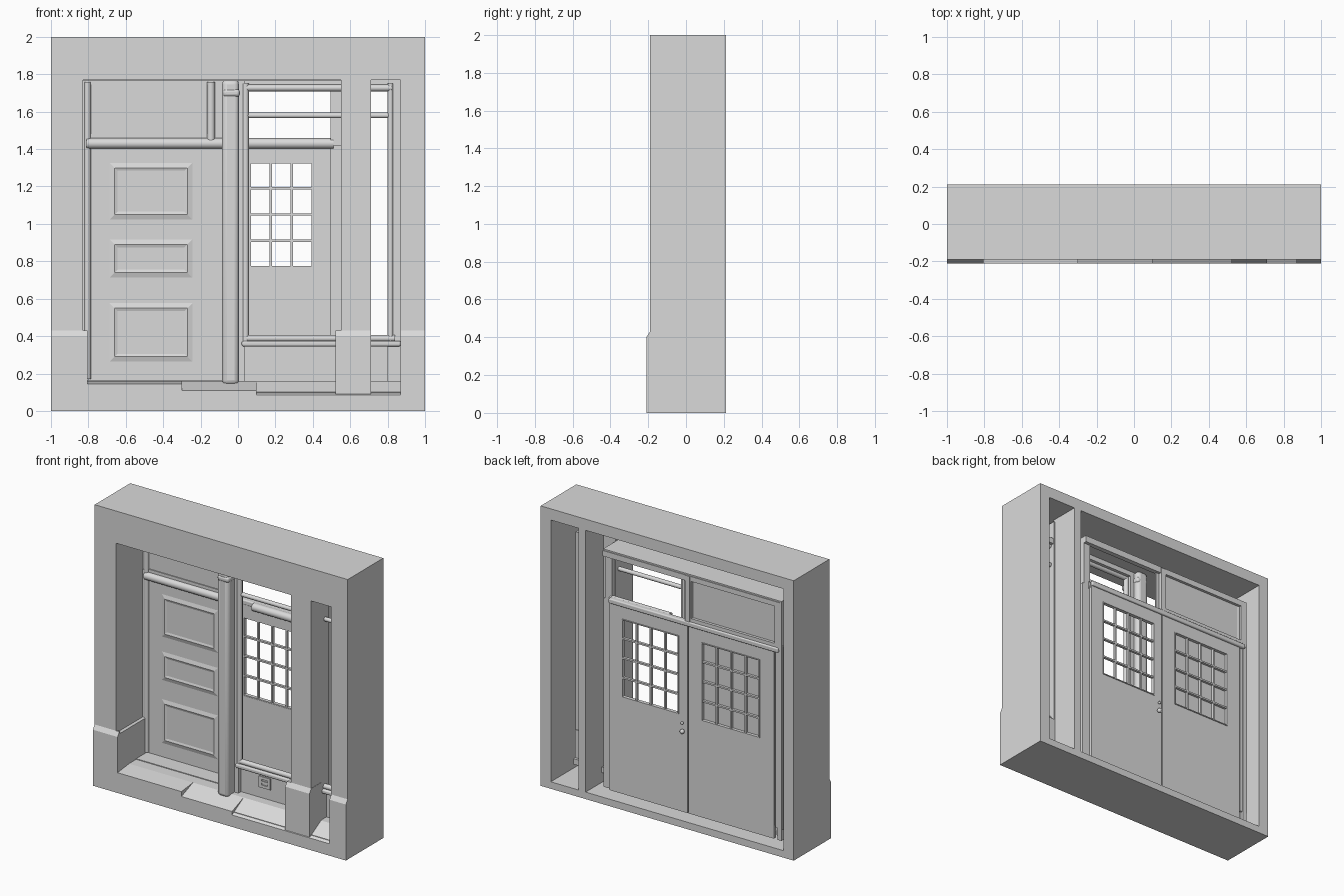
import bpy, bmesh, math
from mathutils import Matrix

if "Cube" in bpy.data.objects:
    bpy.data.objects.remove(bpy.data.objects["Cube"])

GREY = (0.7, 0.7, 0.7, 1)
plaster = bpy.data.materials.new("plaster_grey")
plaster.use_nodes = True
plaster.diffuse_color = GREY
plaster.node_tree.nodes["Principled BSDF"].inputs["Base Color"].default_value = GREY


def finish(name, bm, bevel=0, smooth=False):
    bmesh.ops.recalc_face_normals(bm, faces=bm.faces)
    mesh = bpy.data.meshes.new(name)
    bm.to_mesh(mesh)
    bm.free()
    mesh.materials.append(plaster)
    ob = bpy.data.objects.new(name, mesh)
    bpy.context.collection.objects.link(ob)
    if bevel:
        mod = ob.modifiers.new("Bevel", "BEVEL")
        mod.width, mod.segments = bevel, 3
    if smooth or bevel:
        bpy.ops.object.select_all(action="DESELECT")
        ob.select_set(True)
        bpy.context.view_layer.objects.active = ob
        bpy.ops.object.shade_smooth_by_angle(angle=math.radians(40))
    return ob


def corners(rect):
    x0, x1, z0, z1 = rect
    return [(x0, z0), (x1, z0), (x1, z1), (x0, z1)]


def loft(name, loops, closed=False, bevel=0):
    """Join rings of four (rect, y) loops; close end to start, or cap both ends."""
    bm = bmesh.new()
    rings = [[bm.verts.new((x, y, z)) for x, z in corners(r)] for r, y in loops]
    pairs = list(zip(rings, rings[1:]))
    if closed:
        pairs.append((rings[-1], rings[0]))
    for a, b in pairs:
        for i in range(4):
            j = (i + 1) % 4
            bm.faces.new((a[i], a[j], b[j], b[i]))
    if not closed:
        bm.faces.new(rings[0])
        bm.faces.new(rings[-1])
    return finish(name, bm, bevel)


def box(name, x0, x1, y0, y1, z0, z1, bevel=0):
    rect = (x0, x1, z0, z1)
    return loft(name, [(rect, y0), (rect, y1)], bevel=bevel)


def frame(name, outer, inner, y0, y1):
    return loft(name, [(outer, y0), (outer, y1), (inner, y1), (inner, y0)], closed=True)


def prism(name, profile, x0, x1):
    """Extrude a (y, z) profile along x."""
    bm = bmesh.new()
    face = bm.faces.new([bm.verts.new((x0, y, z)) for y, z in profile])
    ext = bmesh.ops.extrude_face_region(bm, geom=[face])["geom"]
    bmesh.ops.translate(bm, vec=(x1 - x0, 0, 0),
                        verts=[v for v in ext if isinstance(v, bmesh.types.BMVert)])
    return finish(name, bm)


def rod(name, a, b, y, r, vertical=False, at=0):
    """Round rail along x, or post along z, from a to b."""
    bm = bmesh.new()
    bmesh.ops.create_cone(bm, cap_ends=True, segments=16, radius1=r, radius2=r, depth=b - a)
    mid = (a + b) / 2
    if vertical:
        m = Matrix.Translation((at, y, mid))
    else:
        m = Matrix.Translation((mid, y, at)) @ Matrix.Rotation(math.pi / 2, 4, "Y")
    bm.transform(m)
    return finish(name, bm, smooth=True)


# Outer shell, open at the back, and the front wall with its opening
WALL = (-1, 1, 0, 2)
frame("outer_shell", WALL, (-0.92, 0.92, 0.05, 1.92), -0.18, 0.212)
frame("front_wall", WALL, (-0.83, 0.87, 0.1, 1.77), -0.19, -0.14)

# Plinths flanking the opening, one returning into the recess
plinth = [(-0.18, 0), (-0.21, 0), (-0.21, 0.40), (-0.19, 0.43), (-0.18, 0.43)]
prism("left_plinth", plinth, 0.87, 1)
prism("right_plinth", plinth, -1, -0.805)
box("plinth_return", -0.85, -0.805, -0.185, 0.13, 0.1, 0.415)

# Worn step, lower towards the left, and the porch floor
for name, front, x0, x1 in (("right_step", 0.145, -0.81, -0.3), ("middle_step", 0.11, -0.3, 0.1),
                            ("left_step", 0.085, 0.1, 0.87)):
    prism(name, [(-0.15, 0), (-0.21, 0), (-0.21, front), (-0.08, 0.16), (0.03, 0.16),
                 (0.03, 0.12), (-0.15, 0.07)], x0, x1)
box("porch_floor", -0.86, 0.03, 0, 0.13, 0.13, 0.165)

# Linings of the recess
box("porch_ceiling", -0.86, 0.55, -0.18, 0.15, 1.765, 1.79)
box("porch_side_lining", -0.86, -0.83, -0.18, 0.15, 0.08, 1.78)

# Front pillar, its base and the divider behind it
box("pillar", 0.55, 0.71, -0.19, 0.01, 0.1, 1.9)
prism("pillar_base", [(-0.07, 0.09), (-0.21, 0.09), (-0.21, 0.40), (-0.19, 0.43), (-0.07, 0.43)],
      0.52, 0.712)
box("divider", 0.645, 0.70, -0.01, 0.212, 0.04, 1.94)

# Centre column with a slim cap
box("column", -0.085, 0.005, -0.12, 0.05, 0.14, 1.77, bevel=0.025)
box("column_cap", -0.08, 0.01, -0.125, 0.05, 1.68, 1.72, bevel=0.015)

# Front window frame
FY = -0.015
box("window_post_centre", 0.0, 0.035, FY - 0.03, FY + 0.02, 0.16, 1.77)
rod("window_bead_centre", 0.36, 1.75, FY - 0.02, 0.018, True, 0.04)
box("window_post_side", 0.80, 0.87, FY - 0.02, FY + 0.02, 0.16, 1.77)
rod("window_bead_side", 0.36, 1.75, FY - 0.02, 0.015, True, 0.815)
box("window_head", 0.0, 0.87, FY - 0.02, FY + 0.02, 1.73, 1.77)
rod("window_head_bead", 0.04, 0.82, FY - 0.02, 0.018, at=1.727)
rod("window_transom_bead", 0.04, 0.81, FY - 0.015, 0.015, at=1.58)
box("window_sill", 0.02, 0.87, FY - 0.05, FY + 0.02, 0.345, 0.375, bevel=0.01)
rod("window_sill_bead", 0.04, 0.84, FY - 0.02, 0.018, at=0.388)
box("apron_panel", 0.02, 0.87, FY, FY + 0.025, 0.13, 0.36)
frame("letter_plate", (0.18, 0.27, 0.235, 0.315), (0.2, 0.25, 0.255, 0.295), FY - 0.008, FY + 0.005)
box("letter_flap", 0.19, 0.26, FY - 0.006, FY + 0.005, 0.268, 0.282)

# Two glazed door leaves, each a frame with a grid of glazing bars
D0, D1 = 0.128, 0.15
for side, door, glass in (("left", (-0.116, 0.50, 0.08, 1.43), (-0.05, 0.40, 0.77, 1.33)),
                          ("right", (-0.80, -0.124, 0.08, 1.43), (-0.69, -0.23, 0.77, 1.33))):
    frame(side + "_door", door, glass, D0, D1)
    gx0, gx1, gz0, gz1 = glass
    frame(side + "_door_glazing_edge", glass, (gx0 + .006, gx1 - .006, gz0 + .006, gz1 - .006),
          D0 + 0.002, D1 + 0.006)
    for i in range(1, 4):
        x = gx0 + (gx1 - gx0) * i / 4
        z = gz0 + (gz1 - gz0) * i / 4
        box(side + "_door_upright_bar", x - .006, x + .006, D0 + .005, D1 + .002, gz0, gz1)
        box(side + "_door_cross_bar", gx0, gx1, D0 + .005, D1 + .002, z - .006, z + .006)

# Solid front skin of the right door with three shallow fielded panels
box("right_door_skin", -0.80, -0.08, 0.122, 0.134, 0.165, 1.42)
for z0, z1 in ((0.26, 0.58), (0.71, 0.92), (1.02, 1.33)):
    x0, x1 = -0.69, -0.24
    loft("door_panel", [((x0, x1, z0, z1), 0.123),
                        ((x0 + .03, x1 - .03, z0 + .03, z1 - .03), 0.114),
                        ((x0 + .045, x1 - .045, z0 + .045, z1 - .045), 0.119)])

# Door surround and the transoms above
rod("door_bead", 0.17, 1.76, 0.12, 0.018, True, -0.805)
rod("right_transom_rail", -0.81, -0.08, 0.115, 0.028, at=1.43)
rod("left_transom_rail", 0.04, 0.51, 0.12, 0.028, at=1.43)
box("transom_rail_back", -0.84, 0.5, 0.125, 0.165, 1.42, 1.455, bevel=0.008)
rod("transom_post", 1.44, 1.76, 0.115, 0.022, True, -0.145)
box("transom_post_back", -0.14, -0.105, 0.115, 0.16, 1.43, 1.78)
frame("right_transom_frame", (-0.85, -0.12, 1.44, 1.78), (-0.81, -0.15, 1.48, 1.745), 0.115, 0.155)
box("right_transom_panel", -0.84, -0.08, 0.122, 0.135, 1.44, 1.77)
box("left_transom_head", -0.12, 0.55, 0.12, 0.155, 1.74, 1.78)
box("left_transom_jamb", 0.495, 0.55, 0.10, 0.13, 1.42, 1.78)
box("left_door_jamb", 0.495, 0.56, 0.11, 0.13, 0.08, 1.43)
box("right_door_jamb", -0.87, -0.81, 0.11, 0.145, 0.16, 1.47)

# Door knob and lock
for z, r in ((0.66, 0.016), (0.72, 0.01)):
    bm = bmesh.new()
    bmesh.ops.create_uvsphere(bm, u_segments=16, v_segments=8, radius=r,
                              matrix=Matrix.Translation((-0.085, D1 + 0.015, z)))
    finish("door_knob", bm, smooth=True)
